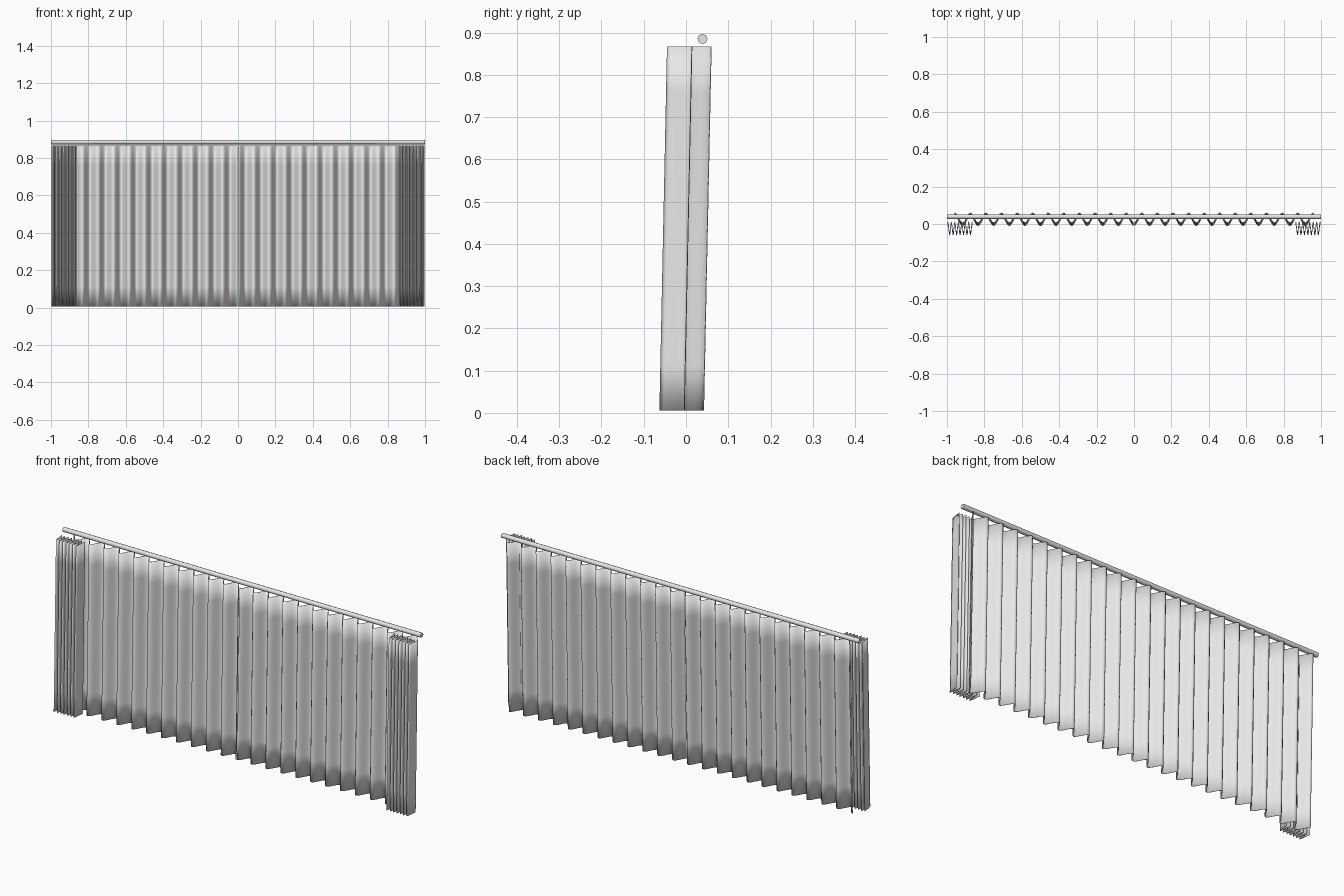
import bpy
import math

cube = bpy.data.objects.get("Cube")
if cube:
    bpy.data.objects.remove(cube, do_unlink=True)

TOP, BOTTOM, ROWS = 0.867, 0.006, 9


def material(name, color):
    m = bpy.data.materials.new(name)
    m.use_nodes = True
    m.diffuse_color = color
    m.node_tree.nodes["Principled BSDF"].inputs["Base Color"].default_value = color
    return m


grey = material("pale grey", (0.8, 0.8, 0.8, 1))


def smooth(ob):
    ob.data.materials.append(grey)
    for p in ob.data.polygons:
        p.use_smooth = True


def hang(name, path, thickness):
    """Hang a pleated sheet from a plan path, leaning forward toward the floor."""
    verts, faces = [], []
    n = len(path)
    for r in range(ROWS):
        t = r / (ROWS - 1)
        z = TOP + (BOTTOM - TOP) * t
        for x, y in path:
            verts.append((x, y - 0.018 * t, z))
    for r in range(ROWS - 1):
        for i in range(n - 1):
            a = r * n + i
            faces.append((a, a + n, a + n + 1, a + 1))
    mesh = bpy.data.meshes.new(name)
    mesh.from_pydata(verts, [], faces)
    ob = bpy.data.objects.new(name, mesh)
    bpy.context.collection.objects.link(ob)
    smooth(ob)
    mod = ob.modifiers.new("cloth thickness", 'SOLIDIFY')
    mod.thickness = thickness
    mod.offset = 0
    return ob


def sheer_path(side):
    """Soft even waves from the middle gap to the outer edge."""
    pitch, steps = 1 / 12, 12
    count = int(0.96 / pitch * steps)
    pts = []
    for i in range(count + 1):
        x = 0.002 + i * pitch / steps
        pts.append((side * x, 0.034 - 0.026 * math.cos(math.tau * x / pitch)))
    return pts


def drape_path(side):
    """Tight deep pleats gathered at the outer edge."""
    pleats, steps = 7, 8
    inner, outer = 0.865, 0.995
    pts = []
    for i in range(pleats * steps + 1):
        t = i / (pleats * steps)
        wave = math.cos(math.tau * pleats * t)
        pts.append((side * (inner + (outer - inner) * t), -0.015 + 0.029 * wave))
    return pts


# Sheer curtains and gathered side drapes
for label, side in (("left", 1), ("right", -1)):
    hang(label + "_sheer_curtain", sheer_path(side), 0.002)
    hang(label + "_side_drape", drape_path(side), 0.002)

# Curtain rod
bpy.ops.mesh.primitive_cylinder_add(vertices=8, radius=0.012, depth=2,
                                    location=(0, 0.039, 0.885),
                                    rotation=(math.pi / 8, math.pi / 2, 0))
rod = bpy.context.object
rod.name = "curtain_rod"
rod.rotation_euler = (0, math.pi / 2, 0)
rod.data.materials.append(grey)
bpy.ops.object.shade_smooth_by_angle(angle=math.radians(50))
